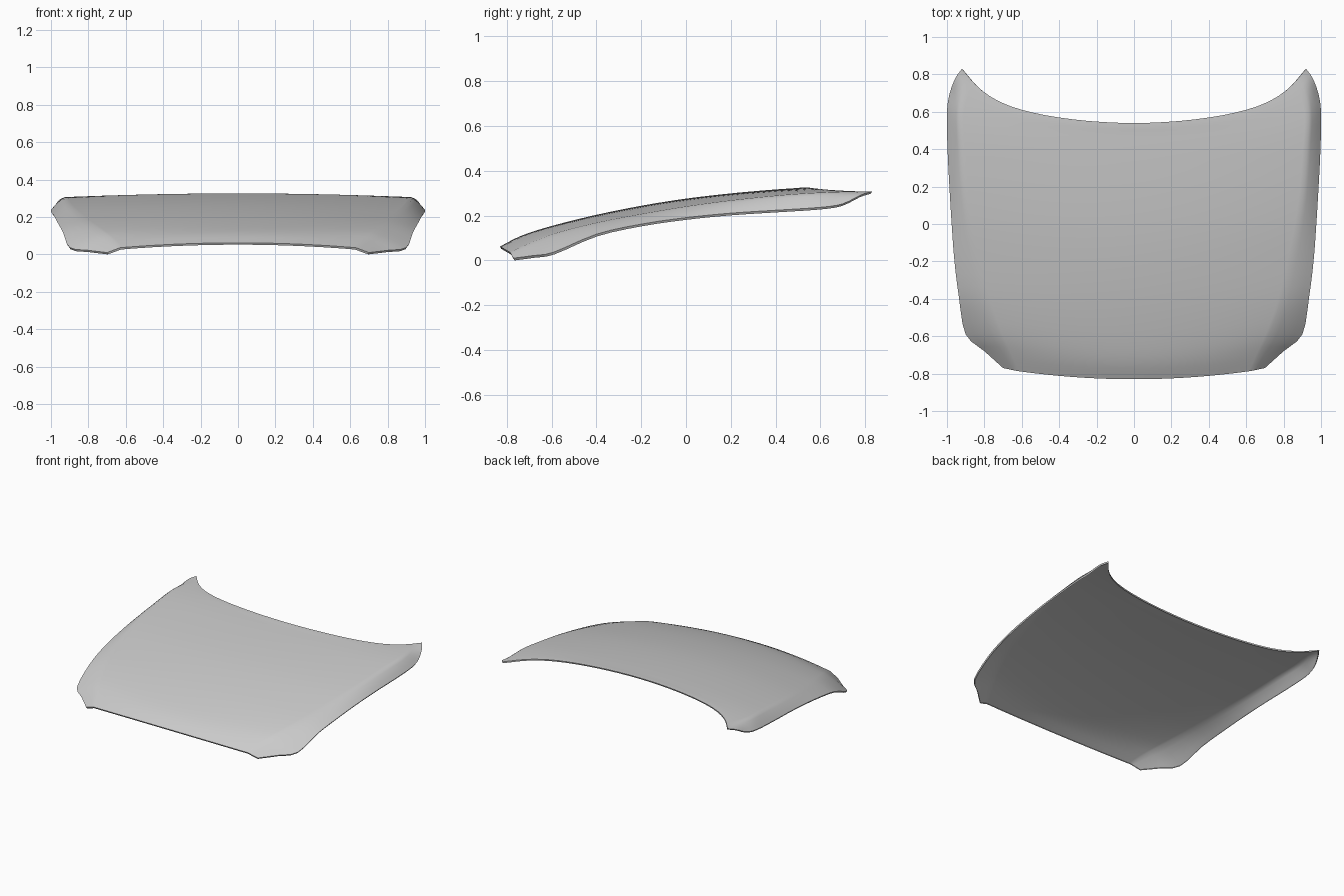
import bpy, bmesh, math
from mathutils import Vector

if "Cube" in bpy.data.objects:
    bpy.data.objects.remove(bpy.data.objects["Cube"])

# Right-hand guide curves, front to back: centre ridge (y, z), shoulder crease, outer edge
centre = [(-.83, .062), (-.74, .108), (-.62, .148), (-.42, .199), (-.21, .242), (-.02, .273),
          (.17, .296), (.33, .311), (.42, .318), (.48, .322), (.515, .325), (.54, .326)]
crease = [(.63, -.785, .036), (.672, -.69, .08), (.725, -.58, .122), (.79, -.4, .168),
          (.84, -.2, .207), (.882, 0, .241), (.91, .2, .268), (.925, .4, .289),
          (.935, .53, .299), (.93, .63, .304), (.905, .72, .307), (.87, .77, .308)]
edge = [(.7, -.77, .01), (.8, -.68, .022), (.9, -.59, .037), (.935, -.4, .117),
        (.96, -.2, .162), (.975, 0, .191), (.987, .2, .211), (.997, .4, .224),
        (1, .6, .237), (.985, .7, .253), (.955, .78, .292), (.92, .83, .308)]


def resample(points, steps=3):
    """Catmull-Rom curve through the points."""
    p = [Vector(q) for q in points]
    p = [2 * p[0] - p[1]] + p + [2 * p[-1] - p[-2]]
    out = []
    for i in range(1, len(p) - 2):
        a, b, c, d = p[i - 1:i + 3]
        for k in range(steps):
            t = k / steps
            out.append(.5 * (2 * b + (c - a) * t + (2 * a - 5 * b + 4 * c - d) * t ** 2
                             + (3 * b - a - 3 * c + d) * t ** 3))
    return out + [p[-2]]


cen = resample([(0, y, z) for y, z in centre])
cre = resample(crease)
edg = resample(edge)
N, FLANK = 14, 4

bm = bmesh.new()
rows = []
for r, (c, k, e) in enumerate(zip(cen, cre, edg)):
    v = r / (len(cen) - 1)
    half = []
    # gently crowned main panel
    for i in range(N + 1):
        t = i / N
        t = 1 - (1 - t) ** 1.4
        rear = .6 * t ** 2 + .4 * t ** 8
        f = (1 - v) * t ** 2 + v * rear
        half.append(Vector((k.x * t, c.y + (k.y - c.y) * f, c.z + (k.z - c.z) * t ** 2)))
    # sloping side flank, slightly bulged
    for i in range(1, FLANK + 1):
        t = i / FLANK
        p = k.lerp(e, t)
        p.z += .02 * t * (1 - t) * min(1, 4 * (1 - v)) * min(1, 6 * v)
        half.append(p)
    full = [Vector((-p.x, p.y, p.z)) for p in reversed(half[1:])] + half
    rows.append([bm.verts.new(p) for p in full])

for a, b in zip(rows, rows[1:]):
    for i in range(len(a) - 1):
        bm.faces.new((a[i], a[i + 1], b[i + 1], b[i]))

# narrow turned-down lip round the outline
border = [e for e in bm.edges if e.is_boundary]
ext = bmesh.ops.extrude_edge_only(bm, edges=border)
for v in [g for g in ext["geom"] if isinstance(g, bmesh.types.BMVert)]:
    v.co.x *= .994
    v.co.y *= .994
    v.co.z -= .01
bmesh.ops.recalc_face_normals(bm, faces=bm.faces)
if sum(f.normal.z for f in bm.faces) < 0:
    bmesh.ops.reverse_faces(bm, faces=bm.faces)

mesh = bpy.data.meshes.new("hood_panel")
bm.to_mesh(mesh)
bm.free()
hood = bpy.data.objects.new("hood_panel", mesh)
bpy.context.collection.objects.link(hood)
paint = bpy.data.materials.new("light grey")
paint.diffuse_color = (.6, .6, .6, 1)
paint.use_nodes = True
paint.node_tree.nodes["Principled BSDF"].inputs["Base Color"].default_value = paint.diffuse_color
mesh.materials.append(paint)

bpy.context.view_layer.objects.active = hood
hood.select_set(True)
bpy.ops.object.shade_smooth_by_angle(angle=math.radians(35))
